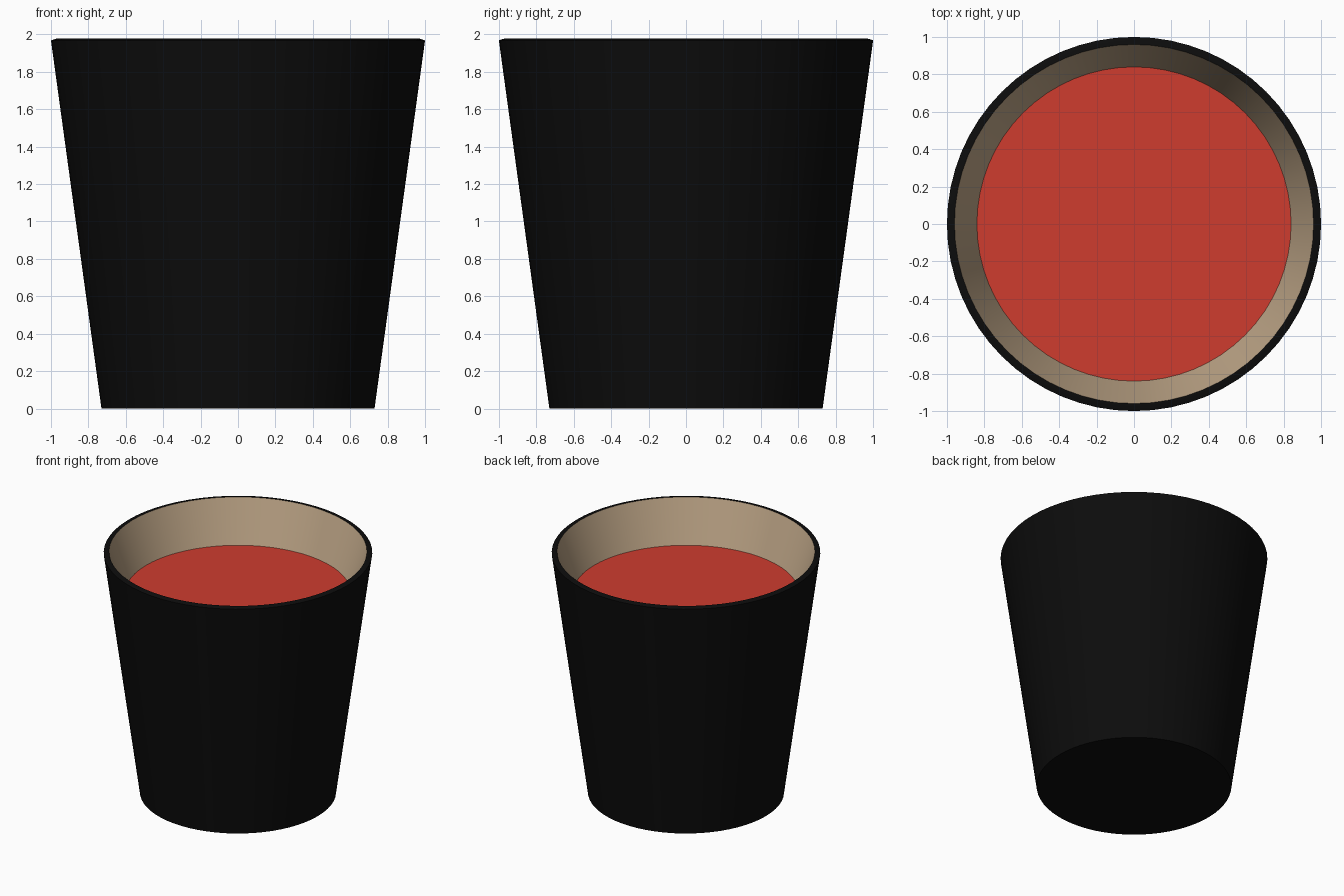
import bpy, bmesh, math

if "Cube" in bpy.data.objects:
    bpy.data.objects.remove(bpy.data.objects["Cube"])

SEG = 64

def material(name, rgb):
    m = bpy.data.materials.new(name)
    m.diffuse_color = (*rgb, 1)
    m.use_nodes = True
    m.node_tree.nodes["Principled BSDF"].inputs["Base Color"].default_value = m.diffuse_color
    return m

black = material("black", (0.0037, 0.0037, 0.0037))
beige = material("beige", (0.53, 0.39, 0.25))
red = material("red", (0.62, 0.045, 0.028))

def lathe(name, profile, mats, strip_mats, cap_start=False, cap_end=False):
    """Revolve (radius, z) points around z; one material index per strip."""
    bm = bmesh.new()
    rings = [[bm.verts.new((r * math.cos(2 * math.pi * i / SEG),
                            r * math.sin(2 * math.pi * i / SEG), z))
              for i in range(SEG)] for r, z in profile]
    for a, b, mi in zip(rings, rings[1:], strip_mats):
        for i in range(SEG):
            j = (i + 1) % SEG
            bm.faces.new((a[i], a[j], b[j], b[i])).material_index = mi
    if cap_start:
        bm.faces.new(rings[0][::-1]).material_index = strip_mats[0] if strip_mats else 0
    if cap_end:
        bm.faces.new(rings[-1])
    me = bpy.data.meshes.new(name)
    bm.to_mesh(me)
    bm.free()
    for m in mats:
        me.materials.append(m)
    ob = bpy.data.objects.new(name, me)
    bpy.context.collection.objects.link(ob)
    bpy.context.view_layer.objects.active = ob
    ob.select_set(True)
    bpy.ops.object.shade_smooth_by_angle(angle=math.radians(30))
    ob.select_set(False)
    return ob

# Cup: base, tapered outer wall, rim, beige inner wall down to the drink
lathe("cup",
      [(0.73, 0), (1.0, 1.968), (0.972, 1.977), (0.96, 1.977), (0.84, 1.636)],
      [black, beige], [0, 0, 0, 1], cap_start=True)

# Drink surface
lathe("drink", [(0.84, 1.636)], [red], [], cap_end=True)
